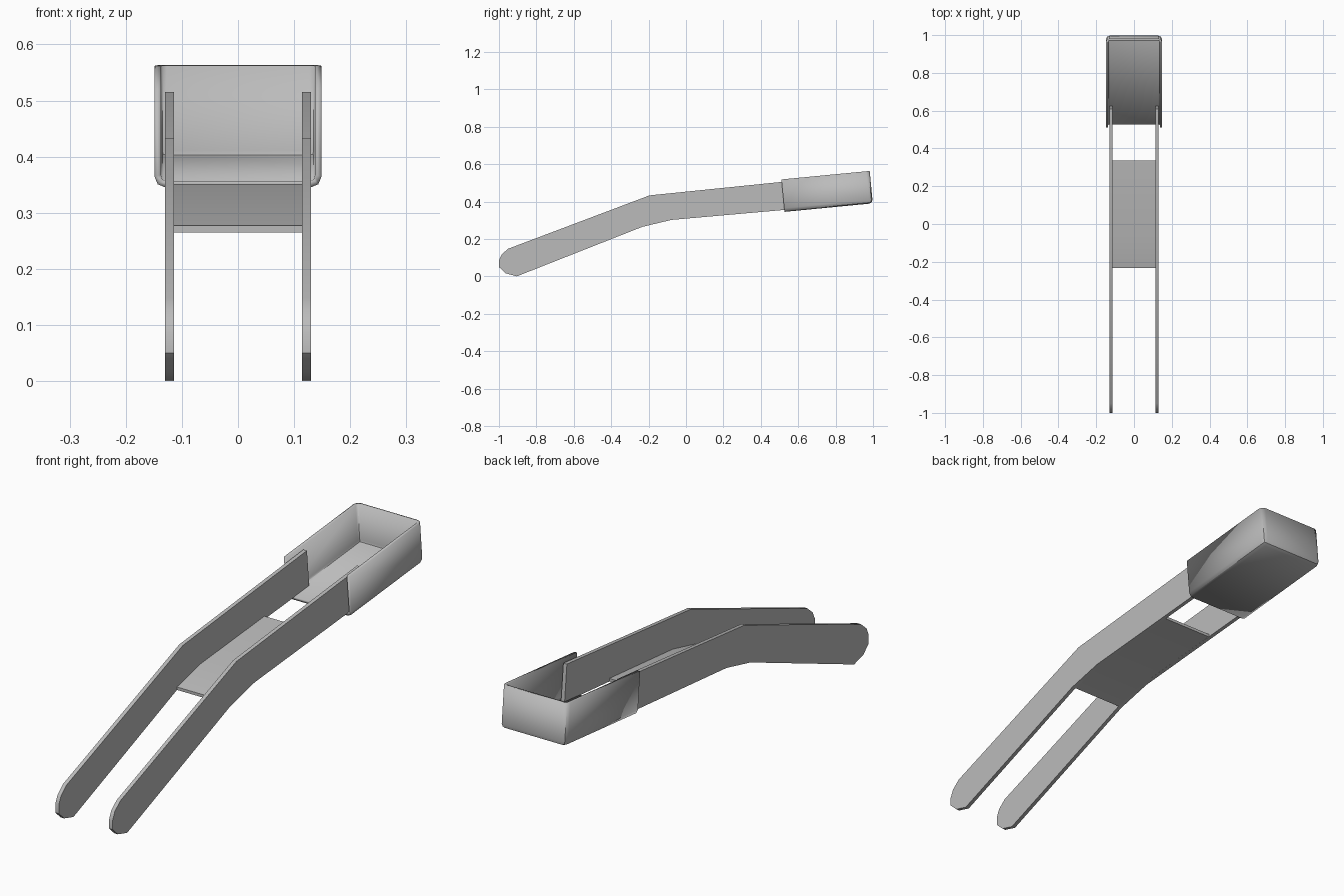
import bpy
import bmesh
from math import radians
from mathutils import Matrix

if "Cube" in bpy.data.objects:
    bpy.data.objects.remove(bpy.data.objects["Cube"], do_unlink=True)

# Single grey material
grey = bpy.data.materials.new("grey")
grey.use_nodes = True
colour = (0.5, 0.5, 0.5, 1)
grey.diffuse_color = colour
grey.node_tree.nodes["Principled BSDF"].inputs["Base Color"].default_value = colour


def finish(name, bm):
    """Turn a bmesh into a smooth-shaded, coloured object."""
    bmesh.ops.recalc_face_normals(bm, faces=bm.faces)
    mesh = bpy.data.meshes.new(name)
    bm.to_mesh(mesh)
    bm.free()
    mesh.materials.append(grey)
    obj = bpy.data.objects.new(name, mesh)
    bpy.context.collection.objects.link(obj)
    bpy.ops.object.select_all(action="DESELECT")
    obj.select_set(True)
    bpy.context.view_layer.objects.active = obj
    bpy.ops.object.shade_smooth_by_angle(angle=radians(40))
    return obj


def plate(name, profile, x0, x1):
    """Extrude a side profile of (y, z) points from x0 to x1."""
    bm = bmesh.new()
    face = bm.faces.new([bm.verts.new((x0, y, z)) for y, z in profile])
    moved = bmesh.ops.extrude_face_region(bm, geom=[face])["geom"]
    verts = [v for v in moved if isinstance(v, bmesh.types.BMVert)]
    bmesh.ops.translate(bm, verts=verts, vec=(x1 - x0, 0, 0))
    return finish(name, bm)


# Bent side arms with rounded front tips
arm = [(-0.905, 0), (-0.965, 0.017), (-1, 0.05), (-1, 0.085), (-0.985, 0.118),
       (-0.95, 0.148), (-0.195, 0.433), (0.61, 0.515), (0.625, 0.364),
       (-0.077, 0.302), (-0.233, 0.265)]
for name, side in (("left_arm", 1), ("right_arm", -1)):
    plate(name, arm, side * 0.114, side * 0.13)

# Thin bent floor joining the arms
under = [(-0.233, 0.265), (-0.077, 0.302), (0.335, 0.339)]
plate("floor", under + [(y, z + 0.012) for y, z in reversed(under)], -0.116, 0.116)

# Tilted tray, open at the top and front, with rounded corners
WIDTH, LENGTH, HEIGHT = 0.298, 0.474, 0.174
bm = bmesh.new()
bmesh.ops.create_cube(bm, size=1)
bmesh.ops.scale(bm, vec=(WIDTH, LENGTH, HEIGHT), verts=bm.verts)
bmesh.ops.translate(bm, vec=(0, LENGTH / 2, HEIGHT / 2), verts=bm.verts)
bm.normal_update()
open_sides = [f for f in bm.faces if f.normal.z > 0.9 or f.normal.y < -0.9]
bmesh.ops.delete(bm, geom=open_sides, context="FACES")
corners = [e for e in bm.edges if len(e.link_faces) == 2]
bmesh.ops.bevel(bm, geom=corners, offset=0.02, segments=2, profile=0.5,
                affect="EDGES")
bmesh.ops.transform(bm, verts=bm.verts, matrix=Matrix.Translation((0, 0.527, 0.345))
                    @ Matrix.Rotation(radians(5.5), 4, "X"))
tray = finish("tray", bm)
wall = tray.modifiers.new("wall", "SOLIDIFY")
wall.thickness = 0.012
wall.offset = -1
# Orient the open shell outwards so the wall grows inwards
back = max(tray.data.polygons, key=lambda p: p.center.y * (p.area > 0.02))
if back.normal.y < 0:
    tray.data.flip_normals()
